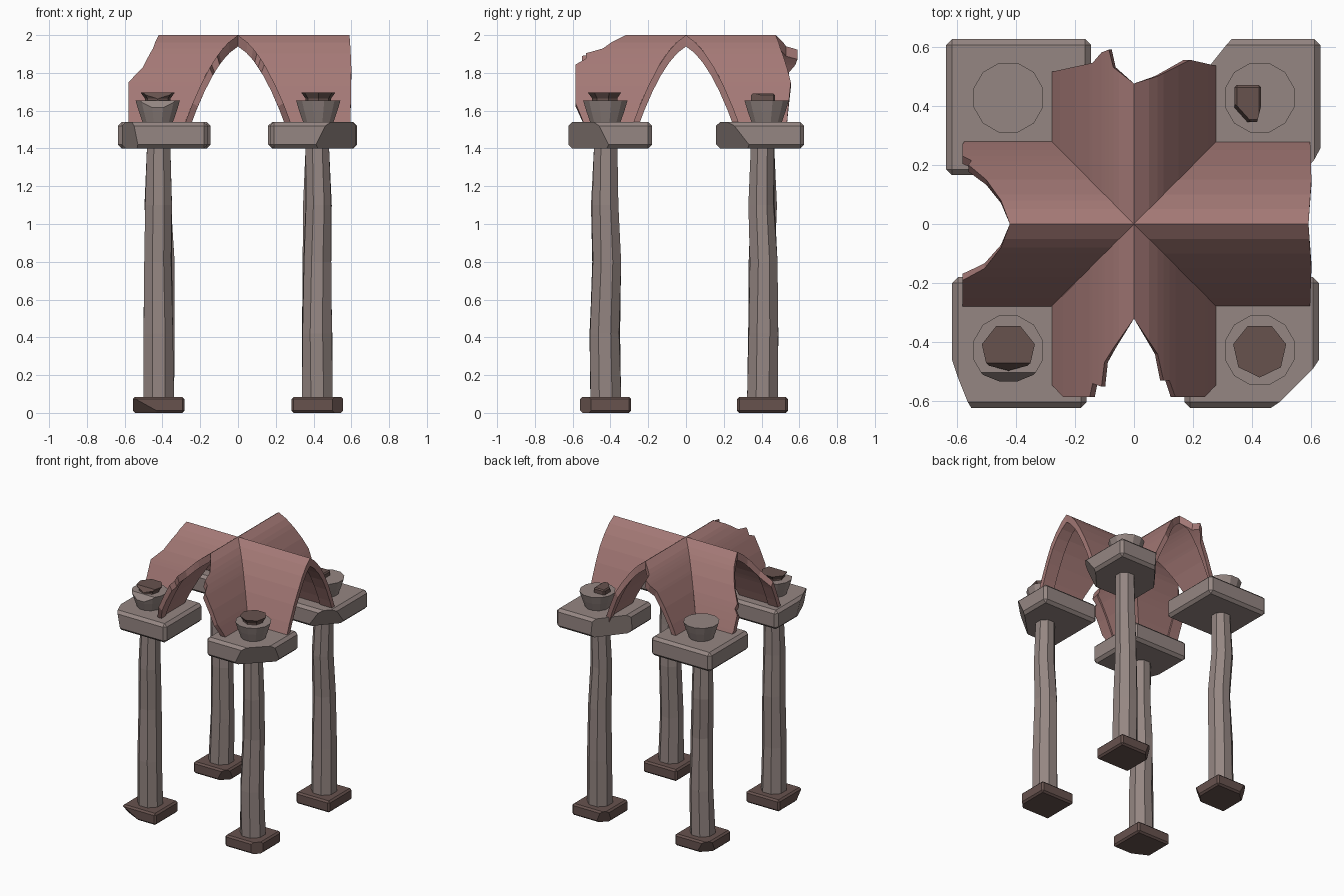
import bpy, bmesh, math, random
from mathutils import Vector, Matrix

random.seed(4)
if "Cube" in bpy.data.objects:
    bpy.data.objects.remove(bpy.data.objects["Cube"])


def material(name, rgb):
    m = bpy.data.materials.new(name)
    m.use_nodes = True
    m.diffuse_color = (*rgb, 1)
    m.node_tree.nodes["Principled BSDF"].inputs["Base Color"].default_value = (*rgb, 1)
    return m


PINK = material("rose_stone", (.37, .19, .18))
GREY = material("grey_stone", (.30, .24, .225))
DARK = material("dark_stone", (.135, .085, .076))


def finish(name, bm, mat):
    bmesh.ops.recalc_face_normals(bm, faces=bm.faces)
    mesh = bpy.data.meshes.new(name)
    bm.to_mesh(mesh)
    bm.free()
    mesh.materials.append(mat)
    ob = bpy.data.objects.new(name, mesh)
    bpy.context.collection.objects.link(ob)
    return ob


def chip(bm, point, normal):
    """Slice off everything beyond a plane and close the cut."""
    geom = bm.verts[:] + bm.edges[:] + bm.faces[:]
    cut = bmesh.ops.bisect_plane(bm, geom=geom, plane_co=point, plane_no=normal, clear_outer=True)
    edges = [e for e in cut["geom_cut"] if isinstance(e, bmesh.types.BMEdge)]
    if edges:
        bmesh.ops.contextual_create(bm, geom=edges)


def block(name, lo, hi, bevel, mat, chips=()):
    """Bevelled box between two corners, with broken-off corners."""
    lo, hi = Vector(lo), Vector(hi)
    bm = bmesh.new()
    bmesh.ops.create_cube(bm, size=1, matrix=Matrix.Translation((lo + hi) / 2) @ Matrix.Diagonal((*(hi - lo), 1)))
    bmesh.ops.bevel(bm, geom=bm.edges[:], offset=bevel, segments=1, affect='EDGES')
    for point, normal in chips:
        chip(bm, point, normal)
    return finish(name, bm, mat)


def lathe(name, centre, rings, sides, mat, jitter=0, turn=0.5, chips=()):
    """Stack of polygon rings (z, radius), closed at both ends."""
    bm = bmesh.new()
    loops = []
    for i, (z, r) in enumerate(rings):
        wobble = jitter if 0 < i < len(rings) - 1 else 0
        dx, dy = random.uniform(-wobble, wobble), random.uniform(-wobble, wobble)
        loop = []
        for k in range(sides):
            a = math.tau * (k + turn) / sides
            rr = r + random.uniform(-wobble, wobble) / 2
            loop.append(bm.verts.new((centre[0] + dx + rr * math.cos(a), centre[1] + dy + rr * math.sin(a), z)))
        loops.append(loop)
    for a, b in zip(loops, loops[1:]):
        for k in range(sides):
            n = (k + 1) % sides
            bm.faces.new((a[k], a[n], b[n], b[k]))
    bm.faces.new(loops[0][::-1])
    bm.faces.new(loops[-1])
    for point, normal in chips:
        chip(bm, point, normal)
    return finish(name, bm, mat)


# Pointed cross vault with four broken arms
SPRING, APEX, HALF, RIB_START = 1.48, 2.0, .3, .5
WALL, RIB = .93, .885

# Broken outline of each arm: (sideways position, reach), counter-clockwise from +x
ARMS = [
    [(-.3, .595), (-.15, .6), (0, .59), (.15, .6), (.3, .595)],
    [(-.3, .53), (-.19, .555), (-.08, .5), (0, .475), (.07, .53), (.085, .59), (.11, .58), (.14, .545), (.3, .51)],
    [(-.3, .56), (-.27, .58), (-.23, .58), (-.215, .55), (-.2, .56), (-.15, .5), (-.08, .45),
     (0, .42), (.08, .45), (.15, .505), (.18, .56), (.19, .58), (.28, .58), (.3, .55)],
    [(-.3, .52), (-.24, .585), (-.15, .585), (-.14, .54), (-.11, .55), (-.12, .5), (-.07, .42),
     (0, .32), (.08, .44), (.1, .53), (.12, .53), (.14, .585), (.24, .585), (.3, .52)],
]


def height(t):
    return APEX - .575 * abs(t) - 3.86 * t * t


def reach(outline, t):
    for (a, ra), (b, rb) in zip(outline, outline[1:]):
        if min(a, b) - 1e-6 <= t <= max(a, b) + 1e-6:
            return ra + (rb - ra) * (t - a) / (b - a)
    return outline[-1][1]


def vault():
    bm = bmesh.new()
    for quarter, outline in enumerate(ARMS):
        spin = Matrix.Rotation(quarter * math.pi / 2, 3, 'Z')
        stops = sorted({round(t, 3) for t, _ in outline} | {round(i * HALF / 6, 3) for i in range(-6, 7)})
        strips = []
        for t in stops:
            end = reach(outline, t)
            step = min(RIB_START, end)
            section = [(abs(t), 1), (step, 1), (end, 1), (end, RIB), (step, RIB), (step, WALL), (abs(t) * WALL, WALL)]
            strips.append([bm.verts.new(spin @ Vector((u, t * s, SPRING + (height(t) - SPRING) * s)))
                           for u, s in section])
        for a, b in zip(strips, strips[1:]):
            for k in range(len(a) - 1):
                bm.faces.new((a[k], a[k + 1], b[k + 1], b[k]))
        for strip in (strips[0], strips[-1]):
            bm.faces.new(strip)
    bmesh.ops.remove_doubles(bm, verts=bm.verts, dist=.0005)
    bmesh.ops.dissolve_degenerate(bm, edges=bm.edges, dist=.0002)
    return finish("broken_vault", bm, PINK)


vault()

# Slab extents per column and the corners broken off them: (point, normal)
COLUMNS = {
    "front_right": dict(at=(-.42, -.425), lo=(-.615, -.622), hi=(-.16, -.18),
                        chips=[((-.585, -.545, 1.54), (-1, -.4, -.2))],
                        foot=[((-.5, -.56, .05), (-.5, -1, -.9))]),
    "front_left": dict(at=(.42, -.425), lo=(.17, -.622), hi=(.625, -.18),
                       chips=[((.55, -.545, 1.54), (1, -1, -.5))],
                       foot=[((.53, -.53, .04), (1, -1, 0))]),
    "back_left": dict(at=(.42, .405), lo=(.16, .16), hi=(.63, .625),
                      chips=[((.625, .25, 1.52), (1, -.9, -.7)), ((.28, .565, 1.54), (-1, .8, -.1))],
                      foot=[((.31, .51, .04), (-1, 1, -.4))]),
    "back_right": dict(at=(-.42, .405), lo=(-.635, .165), hi=(-.145, .625), chips=[],
                       foot=[((-.31, .3, .04), (1, -1, -.5)), ((-.52, .51, .04), (-1, 1, -.5))]),
}

for side, c in COLUMNS.items():
    x, y = c["at"]
    # Foot block
    block(side + "_foot", (x - .137, y - .135, 0), (x + .137, y + .135, .085), .012, DARK, c["foot"])
    # Worn, slightly tapering shaft
    lathe(side + "_shaft", (x, y), [(.08, .088), (.42, .084), (.8, .078), (1.1, .073), (1.41, .067)],
          8, GREY, jitter=.009)
    # Square slab
    block(side + "_slab", (*c["lo"], 1.4), (*c["hi"], 1.54), .02, GREY, c["chips"])
    # Flared block above the slab
    top = (math.copysign(.425, x), math.copysign(.427, y))
    broken = [((top[0], top[1] - .075, 1.655), (0, -1, .8))] if side == "front_right" else []
    lathe(side + "_capital", top, [(1.53, .08), (1.6, .105), (1.655, .122)], 12, GREY, chips=broken)
    # Snapped stub of the missing upper shaft
    if side.startswith("front"):
        lathe(side + "_stub", top, [(1.64, .07), (1.665, .07), (1.695, .092)], 7, DARK, turn=.25, chips=broken)

# Small remaining splinter
block("back_left_splinter", (.34, .345, 1.64), (.43, .47, 1.69), .008, DARK,
      [((.345, .39, 1.66), (-1, -.9, .4)), ((.43, .4, 1.66), (1, -.25, 0))])
